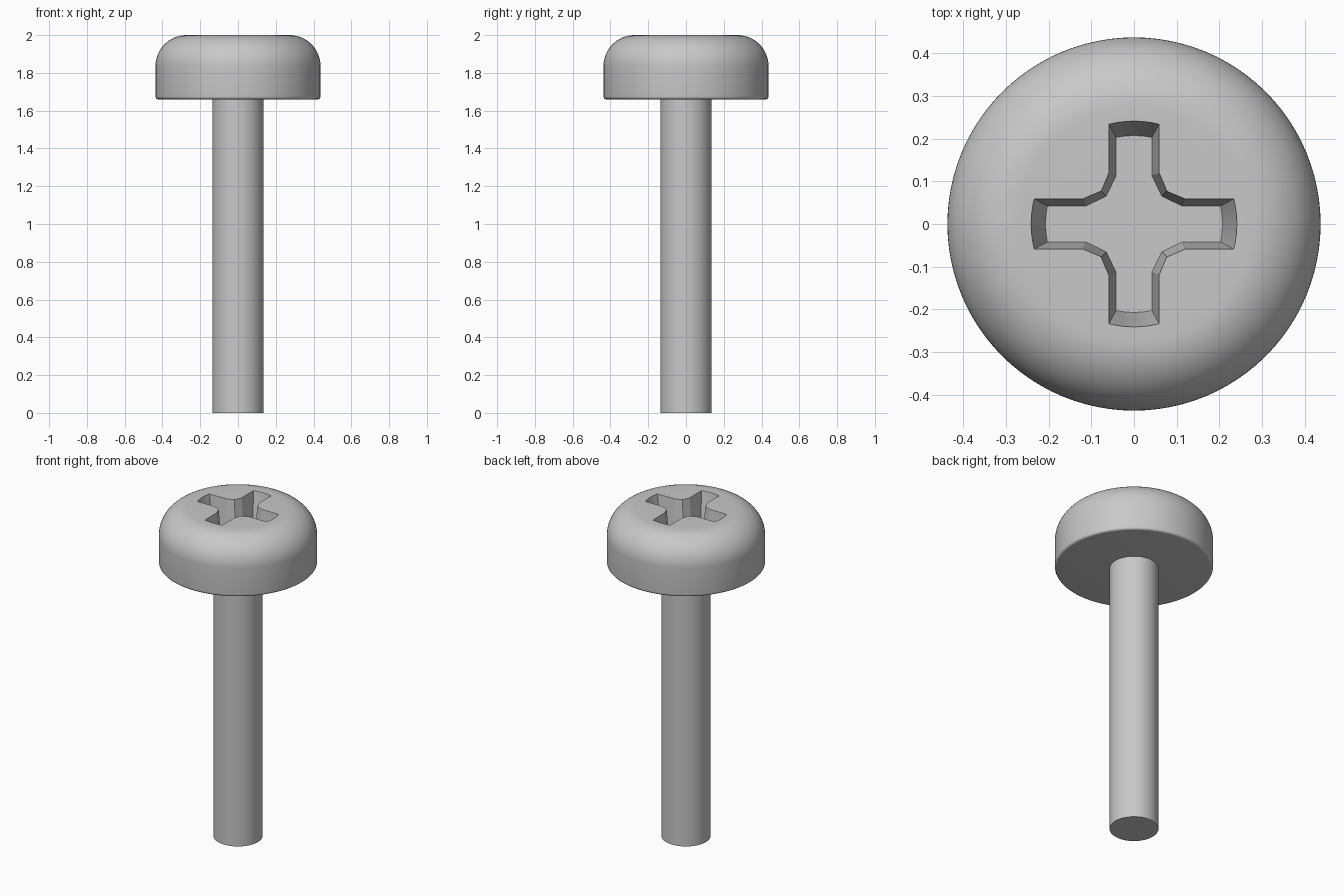
import bpy, bmesh
from math import sin, cos, pi, radians, atan2, hypot

cube = bpy.data.objects.get("Cube")
if cube:
    bpy.data.objects.remove(cube, do_unlink=True)

SIDES = 96
HEAD_R, SHAFT_R = 0.437, 0.135
HEAD_BOTTOM, TOP = 1.66, 2.0
TOP_FILLET, LOW_FILLET = 0.165, 0.015
RECESS_DEPTH = 0.19

steel = bpy.data.materials.new("grey steel")
steel.use_nodes = True
colour = (0.58, 0.58, 0.58, 1)
steel.diffuse_color = colour
steel.node_tree.nodes["Principled BSDF"].inputs["Base Color"].default_value = colour


def loft(name, rings):
    """Skin matching closed rings from bottom to top and cap both ends."""
    bm = bmesh.new()
    rows = [[bm.verts.new(p) for p in ring] for ring in rings]
    count = len(rows[0])
    for low, high in zip(rows, rows[1:]):
        for i in range(count):
            j = (i + 1) % count
            bm.faces.new((low[i], low[j], high[j], high[i]))
    bm.faces.new(rows[0][::-1])
    bm.faces.new(rows[-1])
    bmesh.ops.recalc_face_normals(bm, faces=bm.faces)
    mesh = bpy.data.meshes.new(name)
    bm.to_mesh(mesh)
    bm.free()
    mesh.materials.append(steel)
    obj = bpy.data.objects.new(name, mesh)
    bpy.context.collection.objects.link(obj)
    return obj


def circle(r, z):
    return [(r * cos(2 * pi * i / SIDES), r * sin(2 * pi * i / SIDES), z)
            for i in range(SIDES)]


def fillet(centre_r, centre_z, radius, start, end, steps):
    for i in range(steps + 1):
        a = radians(start + (end - start) * i / steps)
        yield centre_r + radius * cos(a), centre_z + radius * sin(a)


def cross(half_width, reach, root, waist, z):
    """Four-armed outline with arc ends and chamfered inner corners."""
    tip = atan2(half_width, (reach ** 2 - half_width ** 2) ** 0.5)
    arm = [(root, -half_width)]
    arm += [(reach * cos(tip * k / 3), reach * sin(tip * k / 3)) for k in range(-3, 4)]
    arm += [(root, half_width), (waist, waist)]
    points = []
    for x, y in arm * 4:
        quarter = len(points) // len(arm)
        c, s = ((1, 0), (0, 1), (-1, 0), (0, -1))[quarter]
        points.append((x * c - y * s, x * s + y * c, z))
    return points


def smooth(obj):
    bpy.ops.object.select_all(action='DESELECT')
    obj.select_set(True)
    bpy.context.view_layer.objects.active = obj
    bpy.ops.object.shade_smooth_by_angle(angle=radians(20))


# Shaft, running slightly into the head
shaft = loft("shaft", [circle(SHAFT_R, 0), circle(SHAFT_R, HEAD_BOTTOM + 0.04)])

# Rounded pan head
profile = list(fillet(HEAD_R - LOW_FILLET, HEAD_BOTTOM + LOW_FILLET, LOW_FILLET, -90, 0, 6))
profile += fillet(HEAD_R - TOP_FILLET, TOP - TOP_FILLET, TOP_FILLET, 0, 90, 18)
head = loft("head", [circle(r, z) for r, z in profile])

# Tapered cross recess, extended above the head along the same draft
floor = cross(0.042, 0.207, 0.113, 0.065, TOP - RECESS_DEPTH)
rim = cross(0.059, 0.241, 0.119, 0.077, TOP)
above = [tuple(b + (b - a) * 0.2 for a, b in zip(p, q)) for p, q in zip(floor, rim)]
cutter = loft("recess_cutter", [floor, above])
cutter.hide_render = True

bpy.context.view_layer.objects.active = head
cut = head.modifiers.new("recess", 'BOOLEAN')
cut.operation = 'DIFFERENCE'
cut.solver = 'EXACT'
cut.object = cutter
bpy.ops.object.modifier_apply(modifier=cut.name)
bpy.data.objects.remove(cutter, do_unlink=True)

for part in (head, shaft):
    smooth(part)
